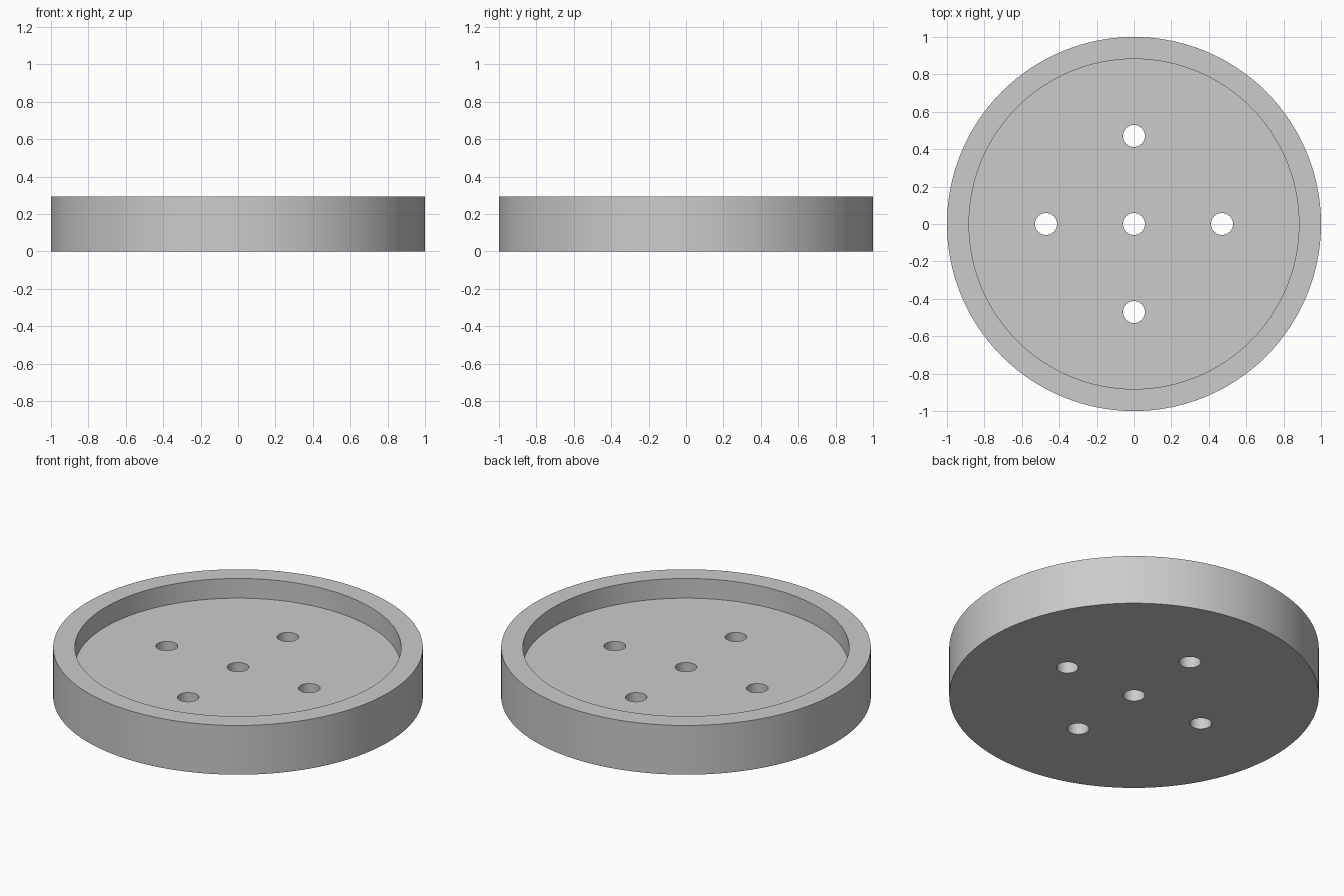
import bpy
import math

if "Cube" in bpy.data.objects:
    bpy.data.objects.remove(bpy.data.objects["Cube"], do_unlink=True)

# Dimensions, on a unit where the dish radius is 17
U = 1 / 17
RADIUS, HEIGHT = 17 * U, 5 * U
INNER_RADIUS, FLOOR = 15 * U, 3 * U
HOLE_RADIUS, HOLE_RING = U, 8 * U

# Single plain grey
grey = bpy.data.materials.new("plain grey")
grey.use_nodes = True
colour = (0.6, 0.6, 0.6, 1)
grey.diffuse_color = colour
grey.node_tree.nodes["Principled BSDF"].inputs["Base Color"].default_value = colour


def cylinder(name, radius, bottom, top, x=0, y=0, sides=128):
    bpy.ops.mesh.primitive_cylinder_add(
        vertices=sides, radius=radius, depth=top - bottom,
        location=(x, y, (bottom + top) / 2))
    obj = bpy.context.object
    obj.name = name
    obj.data.materials.append(grey)
    return obj


# Outer disc
dish = cylinder("round_dish", RADIUS, 0, HEIGHT)

# Recess above the floor, then the centre hole and the ring of four
cutters = [cylinder("recess_cutter", INNER_RADIUS, FLOOR, HEIGHT + 0.1)]
centres = [(0, 0)]
for i in range(4):
    a = i * math.pi / 2
    centres.append((HOLE_RING * math.cos(a), HOLE_RING * math.sin(a)))
for x, y in centres:
    cutters.append(cylinder("hole_cutter", HOLE_RADIUS, -0.1, HEIGHT + 0.1, x, y, 48))

# Cut everything out of the disc and discard the cutters
bpy.ops.object.select_all(action="DESELECT")
dish.select_set(True)
bpy.context.view_layer.objects.active = dish
for cutter in cutters:
    cutter.hide_render = True
    mod = dish.modifiers.new("cut", "BOOLEAN")
    mod.operation = "DIFFERENCE"
    mod.solver = "EXACT"
    mod.object = cutter
    bpy.ops.object.modifier_apply(modifier=mod.name)
for cutter in cutters:
    bpy.data.objects.remove(cutter, do_unlink=True)

# Smooth walls with crisp rims
bpy.ops.object.shade_smooth_by_angle(angle=math.radians(30))
